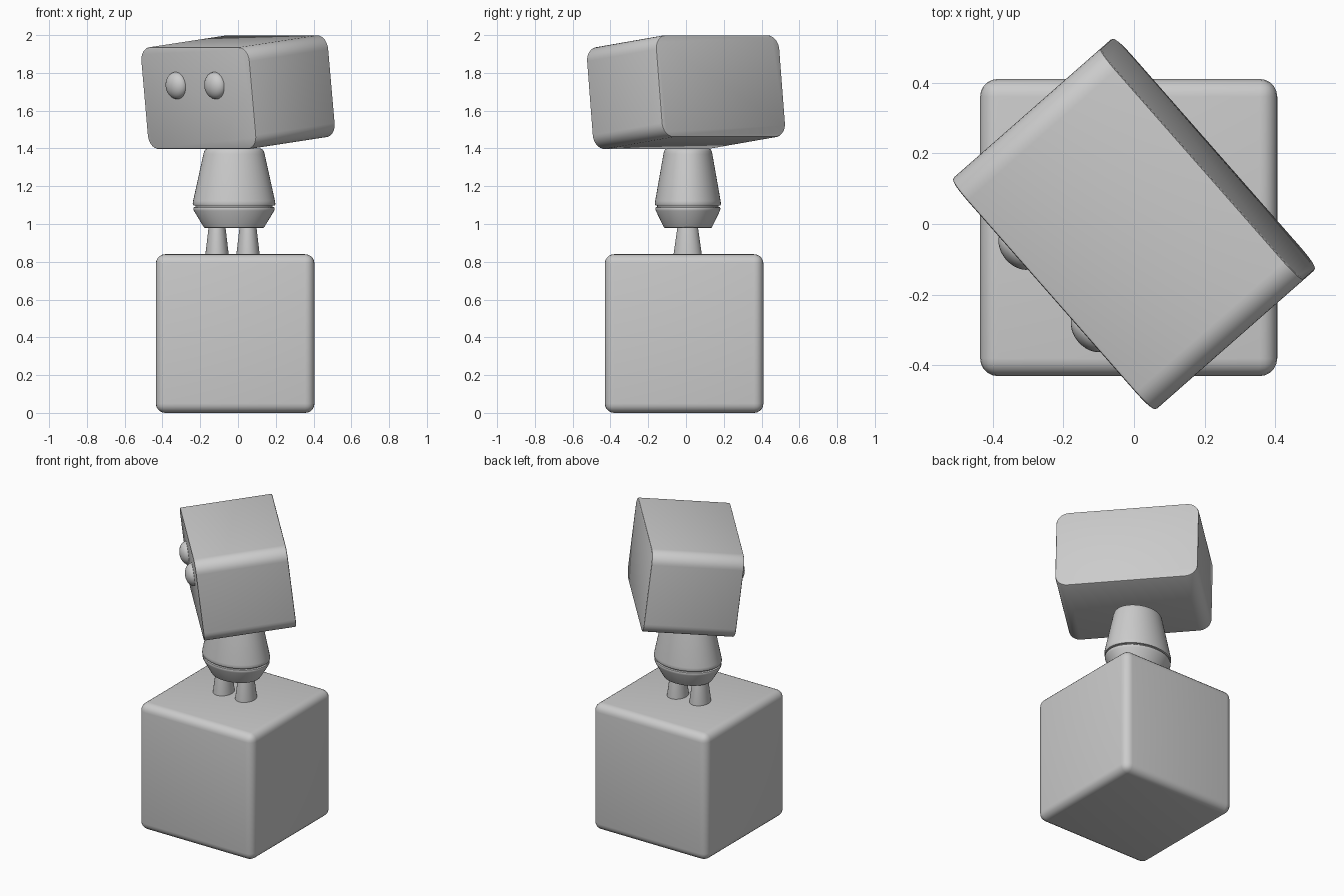
import bpy, bmesh
from math import radians, sin, cos, pi
from mathutils import Matrix, Vector

if "Cube" in bpy.data.objects:
    bpy.data.objects.remove(bpy.data.objects["Cube"])


def finish(name, bm, smooth=True):
    bmesh.ops.recalc_face_normals(bm, faces=bm.faces[:])
    me = bpy.data.meshes.new(name)
    bm.to_mesh(me)
    bm.free()
    ob = bpy.data.objects.new(name, me)
    bpy.context.collection.objects.link(ob)
    bpy.ops.object.select_all(action='DESELECT')
    bpy.context.view_layer.objects.active = ob
    ob.select_set(True)
    if smooth:
        bpy.ops.object.shade_smooth_by_angle(angle=radians(35))
    return ob


def box(size):
    bm = bmesh.new()
    bmesh.ops.create_cube(bm, size=1, matrix=Matrix.Diagonal((*size, 1)))
    return bm


def lathe(name, profile, center, rx, ry, n=48):
    """Closed elliptical turning from (radius factor, z) points."""
    bm = bmesh.new()
    rings = [[bm.verts.new((center[0] + rx * r * cos(2 * pi * i / n),
                            center[1] + ry * r * sin(2 * pi * i / n), z))
              for i in range(n)] for r, z in profile]
    for a, b in zip(rings, rings[1:]):
        for i in range(n):
            j = (i + 1) % n
            bm.faces.new((a[i], a[j], b[j], b[i]))
    bm.faces.new(rings[0][::-1])
    bm.faces.new(rings[-1])
    return finish(name, bm)


# pedestal block with rounded edges
bm = box((0.84, 0.84, 0.84))
bmesh.ops.bevel(bm, geom=bm.edges[:], offset=0.05, segments=5, profile=0.5, affect='EDGES')
bmesh.ops.translate(bm, verts=bm.verts, vec=(-0.015, -0.01, 0.42))
finish("pedestal", bm)

# legs
for side, x in (("left", -0.111), ("right", 0.053)):
    lathe("leg_" + side, [(1, 0.83), (1, 0.845), (0.72, 0.99)], (x, 0.009), 0.061, 0.074, 32)

# body: hips below, tapered torso above, thin groove between
mid = (-0.021, 0.01)
lathe("hips", [(0.68, 0.978), (0.72, 0.981), (0.75, 0.99), (0.97, 1.07), (0.985, 1.08),
               (0.975, 1.088), (0.95, 1.091)], mid, 0.219, 0.175)
lathe("waist", [(0.93, 1.085), (0.93, 1.105)], mid, 0.219, 0.175)
lathe("torso", [(0.95, 1.097), (0.985, 1.099), (1, 1.106), (0.99, 1.122), (0.74, 1.37),
                (0.72, 1.386), (0.69, 1.395), (0.63, 1.4)], mid, 0.219, 0.175)

# head: rounded along the depth, turned sideways and pitched forward
pose = (Matrix.Translation((0, 0, 1.698)) @ Matrix.Rotation(radians(-48.7), 4, 'Z')
        @ Matrix.Rotation(radians(6.6), 4, 'X'))
W, D, H = 0.87, 0.564, 0.543
bm = box((W, D, H))
long_edges = [e for e in bm.edges if abs((e.verts[0].co - e.verts[1].co).y) > 0.1]
bmesh.ops.bevel(bm, geom=long_edges, offset=0.075, segments=8, profile=0.5, affect='EDGES')
rim = [e for e in bm.edges if abs((e.verts[0].co - e.verts[1].co).y) < 0.1]
bmesh.ops.bevel(bm, geom=rim, offset=0.008, segments=2, profile=0.5, affect='EDGES')
bm.transform(pose)
finish("head", bm)

# eyes
for side, s in (("left", -1), ("right", 1)):
    bm = bmesh.new()
    bmesh.ops.create_uvsphere(bm, u_segments=32, v_segments=16, radius=1)
    bm.transform(pose @ Matrix.Translation(Vector((s * 0.155 - 0.008, -D / 2, 0.068)))
                 @ Matrix.Diagonal((0.07, 0.05, 0.072, 1)))
    finish("eye_" + side, bm)
